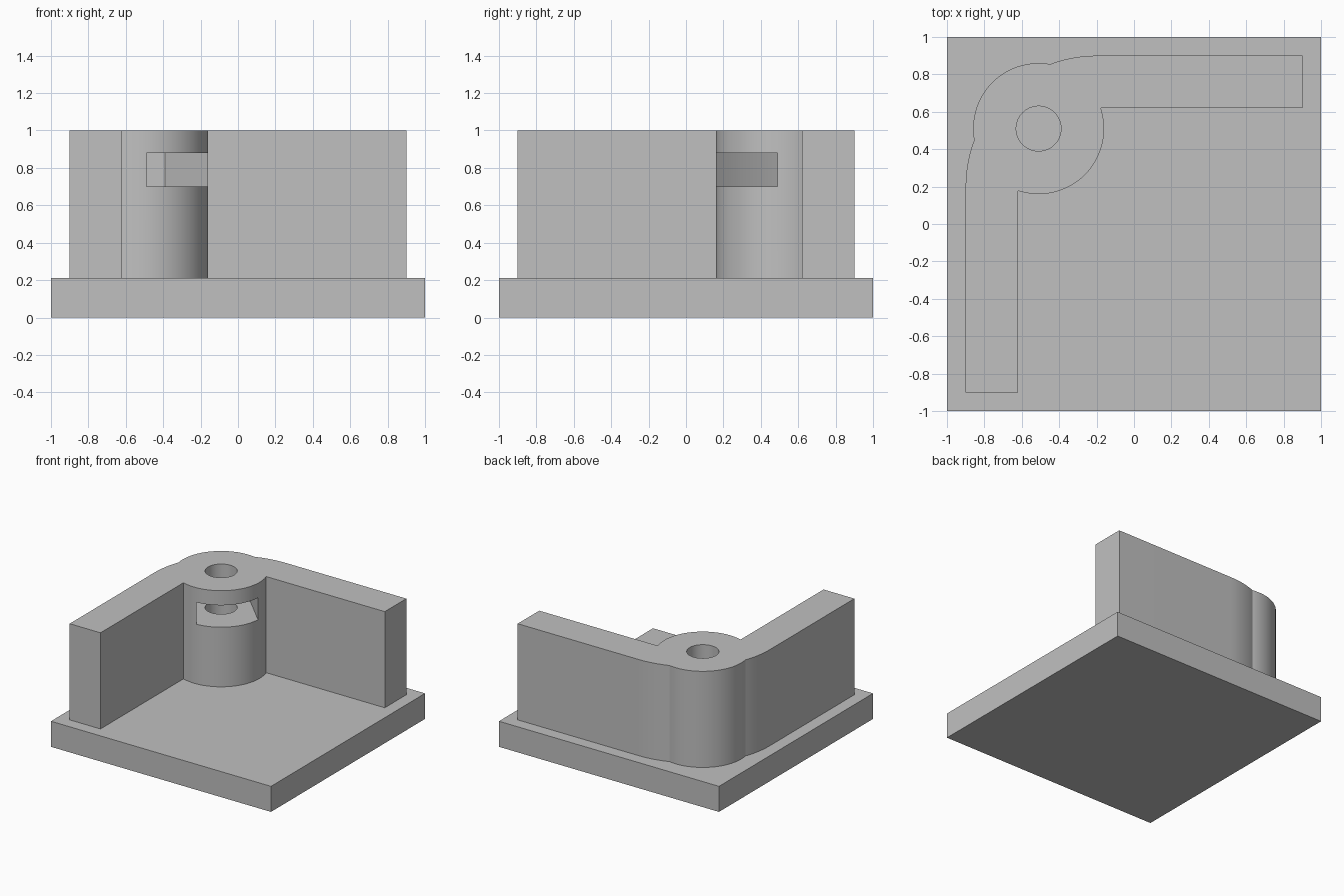
import bpy
import bmesh
from math import cos, sin, pi, radians

cube = bpy.data.objects.get("Cube")
if cube:
    bpy.data.objects.remove(cube, do_unlink=True)

grey = bpy.data.materials.new("plain grey")
grey.use_nodes = True
colour = (0.53, 0.53, 0.53, 1)
grey.diffuse_color = colour
grey.node_tree.nodes["Principled BSDF"].inputs["Base Color"].default_value = colour

FLOOR, TOP = 0.21, 1.0
CX, CY = -0.51, 0.51          # axis of the screw boss


def arc(cx, cy, r, start, end, steps):
    """Points along an arc, angles in degrees."""
    angles = [radians(start + (end - start) * i / steps) for i in range(steps + 1)]
    return [(cx + r * cos(a), cy + r * sin(a)) for a in angles]


def prism(name, outline, z0, z1):
    """Upright solid from a flat outline."""
    bm = bmesh.new()
    face = bm.faces.new([bm.verts.new((x, y, z0)) for x, y in outline])
    lifted = bmesh.ops.extrude_face_region(bm, geom=[face])["geom"]
    verts = [g for g in lifted if isinstance(g, bmesh.types.BMVert)]
    bmesh.ops.translate(bm, verts=verts, vec=(0, 0, z1 - z0))
    bmesh.ops.recalc_face_normals(bm, faces=bm.faces)
    mesh = bpy.data.meshes.new(name)
    bm.to_mesh(mesh)
    bm.free()
    mesh.materials.append(grey)
    obj = bpy.data.objects.new(name, mesh)
    bpy.context.collection.objects.link(obj)
    return obj


def combine(target, tool, operation):
    """Apply a boolean and remove the tool."""
    mod = target.modifiers.new(operation, 'BOOLEAN')
    mod.operation, mod.object, mod.solver = operation, tool, 'EXACT'
    bpy.ops.object.select_all(action='DESELECT')
    bpy.context.view_layer.objects.active = target
    target.select_set(True)
    bpy.ops.object.modifier_apply(modifier=mod.name)
    bpy.data.objects.remove(tool, do_unlink=True)


# Square base plate
prism("base_plate", [(-1, -1), (1, -1), (1, 1), (-1, 1)], 0, FLOOR)

# L-shaped wall with a rounded outer corner
outline = [(0.9, 0.9), (0.9, 0.62), (-0.62, 0.62), (-0.62, -0.9), (-0.9, -0.9)]
outline += arc(-0.2, 0.2, 0.7, 180, 90, 32)
wall = prism("corner_wall", outline, FLOOR, TOP)

# Round boss merged into the corner
boss = prism("boss", arc(CX, CY, 0.35, 0, 360, 96)[:-1], FLOOR, TOP)
combine(wall, boss, 'UNION')

# Screw hole down the boss
hole = prism("hole_cutter", arc(CX, CY, 0.12, 0, 360, 64)[:-1], FLOOR - 0.1, TOP + 0.1)
combine(wall, hole, 'DIFFERENCE')

# Nut slot: a hexagon swept diagonally out through the inner side of the boss
hexagon = arc(CX, CY, 0.24, 60, 240, 3)
slot = hexagon + [(x + 0.4, y - 0.4) for x, y in reversed((hexagon[0], hexagon[-1]))]
combine(wall, prism("slot_cutter", slot, 0.70, 0.88), 'DIFFERENCE')

# Smooth curves, crisp corners
bpy.ops.object.shade_smooth_by_angle(angle=pi / 6)
